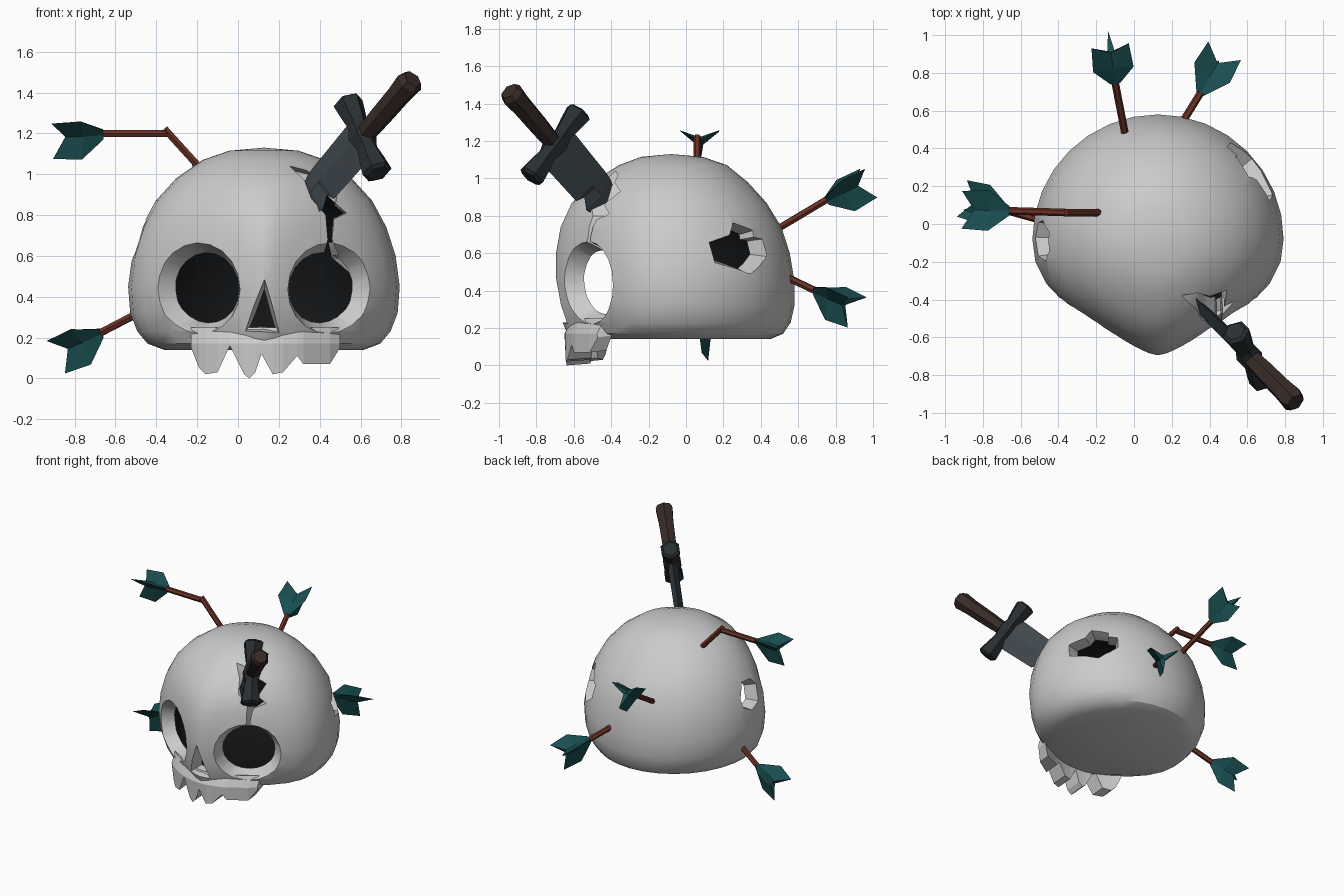
import bpy, bmesh
from math import sin, cos, pi, radians
from mathutils import Vector as V

if "Cube" in bpy.data.objects:
    bpy.data.objects.remove(bpy.data.objects["Cube"])

CX, CY = 0.127, -0.08          # skull axis
Z = V((0, 0, 1))


def mat(name, rgb):
    m = bpy.data.materials.new(name)
    m.diffuse_color = (*rgb, 1)
    m.use_nodes = True
    m.node_tree.nodes["Principled BSDF"].inputs["Base Color"].default_value = m.diffuse_color
    return m


BONE = mat("bone", (0.8, 0.8, 0.8))
DARK = mat("dark_inside", (0.006, 0.007, 0.008))
STEEL = mat("steel", (0.05, 0.065, 0.075))
IRON = mat("iron", (0.022, 0.028, 0.032))
GRIP = mat("grip", (0.04, 0.024, 0.02))
WOOD = mat("wood", (0.14, 0.03, 0.018))
FEATHER = mat("feather", (0.01, 0.075, 0.08))


def loft(name, rings, material, start=None, end=None):
    """Skin rings of points; ends close with an ngon, or a fan to a given point."""
    bm = bmesh.new()
    rs = [[bm.verts.new(p) for p in r] for r in rings]
    n = len(rs[0])
    for a, b in zip(rs, rs[1:]):
        for i in range(n):
            j = (i + 1) % n
            bm.faces.new((a[i], a[j], b[j], b[i]))
    for r, tip in ((rs[0], start), (rs[-1], end)):
        if tip is None:
            bm.faces.new(r)
        else:
            t = bm.verts.new(tip)
            for i in range(n):
                bm.faces.new((r[i], r[(i + 1) % n], t))
    bmesh.ops.recalc_face_normals(bm, faces=bm.faces[:])
    me = bpy.data.meshes.new(name)
    bm.to_mesh(me)
    bm.free()
    me.materials.append(material)
    ob = bpy.data.objects.new(name, me)
    bpy.context.collection.objects.link(ob)
    return ob


def frame(d, up=Z):
    d = V(d).normalized()
    v = (up - d * up.dot(d)).normalized()
    return v.cross(d), v, d


# Skull: z, half width, front depth, back depth
PROFILE = [(1.115, .17, .16, .17), (1.07, .30, .28, .30), (.98, .43, .42, .41),
           (.87, .53, .53, .51), (.74, .60, .59, .59), (.60, .645, .615, .635),
           (.45, .665, .615, .66), (.32, .655, .60, .66), (.23, .62, .58, .64),
           (.17, .57, .555, .60), (.14, .49, .48, .53)]


def skull_shape(name, k, material, n=32):
    def h(z):
        return .6 + (z - .6) * k
    rings = []
    for z, a, f, b in PROFILE:
        pinch = .65 * min(1, (1.13 - z) / .45)      # narrow the face
        ring = []
        for i in range(n):
            s, c = sin(2 * pi * i / n), cos(2 * pi * i / n)
            w = a * s * (1 - pinch * max(0, -c) ** 3)
            ring.append((CX + k * w, CY + k * c * (b if c > 0 else f), h(z)))
        rings.append(ring)
    return loft(name, rings, material, (CX, CY, h(1.13)), (CX, CY, h(.14)))


def tunnel(name, pts, loc, d, sections):
    """Cutter: outline swept along d, scaled at each (distance, scale)."""
    u, v, d = frame(d)
    return loft(name, [[V(loc) + d * t + (u * x + v * y) * s for x, y in pts]
                       for t, s in sections], BONE)


skull = skull_shape("skull", 1, BONE)
cutters = [skull_shape("hollow_cutter", .84, DARK)]

# Eye sockets
eye = [(.253 * cos(2 * pi * i / 20), .24 * sin(2 * pi * i / 20)) for i in range(20)]
for s in (-1, 1):
    cutters.append(tunnel("eye_cutter", eye, (CX + s * .337, -.535, .435), (s * .49, -.87, 0),
                          [(.25, 1.08), (0, 1), (-.13, .68), (-.3, .62)]))

# Nose
cutters.append(tunnel("nose_cutter", [(.003, .17), (-.105, -.09), (0, -.085), (.085, -.10)],
                      (CX, -.67, .31), (0, -1, 0), [(.1, 1.1), (0, 1), (-.1, .66), (-.25, .6)]))

# Crack above the right eye, opening into the dagger wound
crack = [(.42, .60), (.50, .58), (.46, .68), (.47, .78), (.54, .81), (.48, .86), (.50, .95),
         (.40, 1.0), (.32, 1.05), (.23, 1.07), (.32, .98), (.36, .88), (.43, .80), (.44, .68)]
cutters.append(tunnel("crack_cutter", [(x - .43, z - .8) for x, z in crack],
                      (.43, -.5, .8), (0, -1, 0), [(.4, 1), (0, 1), (-.22, .8)]))

# Broken holes in the two sides
hole_r = [(-.21, .03), (-.07, .07), (-.03, .15), (.11, .10), (.105, .06), (.185, .05),
          (.185, -.05), (.04, -.14), (-.06, -.11), (-.18, -.08)]
hole_l = [(-.11, 0), (-.05, .11), (.06, .10), (.11, .04), (.08, -.08), (-.02, -.11), (-.1, -.07)]
cutters.append(tunnel("hole_cutter", hole_r, (.63, .30, .63), (.81, .59, 0),
                      [(.2, 1.1), (0, 1), (-.12, .72), (-.25, .6)]))
cutters.append(tunnel("hole_cutter", hole_l, (-.49, -.09, .68), (-1, 0, .2),
                      [(.2, 1.1), (0, 1), (-.12, .75), (-.25, .6)]))

bpy.context.view_layer.objects.active = skull
skull.select_set(True)
for c in cutters:
    m = skull.modifiers.new("cut", 'BOOLEAN')
    m.operation, m.solver, m.object = 'DIFFERENCE', 'EXACT', c
    m.material_mode = 'TRANSFER'
    bpy.ops.object.modifier_apply(modifier=m.name)
for c in cutters:
    bpy.data.objects.remove(c)
bpy.ops.object.shade_smooth_by_angle(angle=radians(32))

# Upper jaw with ragged teeth: x, lower edge z
TEETH = [(-.23, .15), (-.19, .05), (-.16, .02), (-.10, .03), (-.04, .16), (.03, .02),
         (.055, 0), (.085, .03), (.115, .12), (.17, .02), (.22, .03), (.29, .11),
         (.32, .07), (.45, .07), (.50, .15)]
cols = []
for x, z in TEETH:
    q = (x - CX) ** 2
    y = -.645 + 1.25 * q
    t = .13 - .4 * q
    cols.append([(x, y, z), (x, y + t, z + .01), (x, y + t, .23), (x, y + .035, .25),
                 (x, y - .005, .17)])
loft("jaw_teeth", cols, BONE)

# Dagger
G = V((.61, -.70, 1.18))
AX = V((.545, -.545, .636)).normalized()
W = V((-.32, .56, .76))
W = (W - AX * W.dot(AX)).normalized()
N = AX.cross(W)
loft("dagger_blade", [[G - AX * s + W * a, G - AX * s + N * th, G - AX * s - W * b, G - AX * s - N * th]
                      for s, a, b, th in [(0, .13, .13, .035), (.33, .12, .12, .033),
                                          (.36, .12, .07, .033), (.42, .115, .11, .03),
                                          (.72, .01, .01, .006)]], STEEL)


def hexes(base, d, e, f, spec, n=6):
    return [[base + d * t + e * r * cos(2 * pi * i / n) + f * r * sin(2 * pi * i / n)
             for i in range(n)] for t, r in spec]


loft("dagger_guard", hexes(G, W, AX, N, [(-.235, .055), (-.22, .075), (-.15, .065), (-.07, .05),
                                         (0, .072), (.07, .05), (.15, .065), (.22, .075),
                                         (.235, .055)]), IRON)
loft("dagger_handle", hexes(G, AX, W, N, [(.03, .05), (.15, .056), (.33, .06), (.42, .068),
                                          (.45, .05)]), GRIP)


# Arrows: shaft path, then a three-vaned fletching from the last point to the tail
def arrow(path, tail):
    path = [V(p) for p in path]
    for a, b in zip(path, path[1:]):
        u, v, d = frame(b - a)
        L = (b - a).length
        loft("arrow_shaft", hexes(a, d, u, v, [(0, .02), (L + .03, .02)]), WOOD)
    base = path[-1]
    u, v, d = frame(V(tail) - base)
    L = (V(tail) - base).length

    def star(t_out, r_out, t_in, r_in):
        return [base + d * (t_in if i % 2 else t_out) +
                (u * sin(pi * i / 3) - v * cos(pi * i / 3)) * (r_in if i % 2 else r_out)
                for i in range(6)]
    loft("arrow_fletching", [star(0, .03, 0, .02), star(.44 * L, .125, .4 * L, .024),
                             star(L, .115, .74 * L, .022)],
         FEATHER, base, base + d * .72 * L)


arrow([(-.14, .06, .98), (-.34, .06, 1.2), (-.66, .07, 1.2)], (-.91, .075, 1.19))
arrow([(-.42, .0, .355), (-.67, .07, .225)], (-.89, .13, .13))
arrow([(-.04, .44, .70), (-.10, .75, .885)], (-.13, .97, 1.0))
arrow([(.22, .48, .50), (.35, .69, .40)], (.47, .90, .31))
